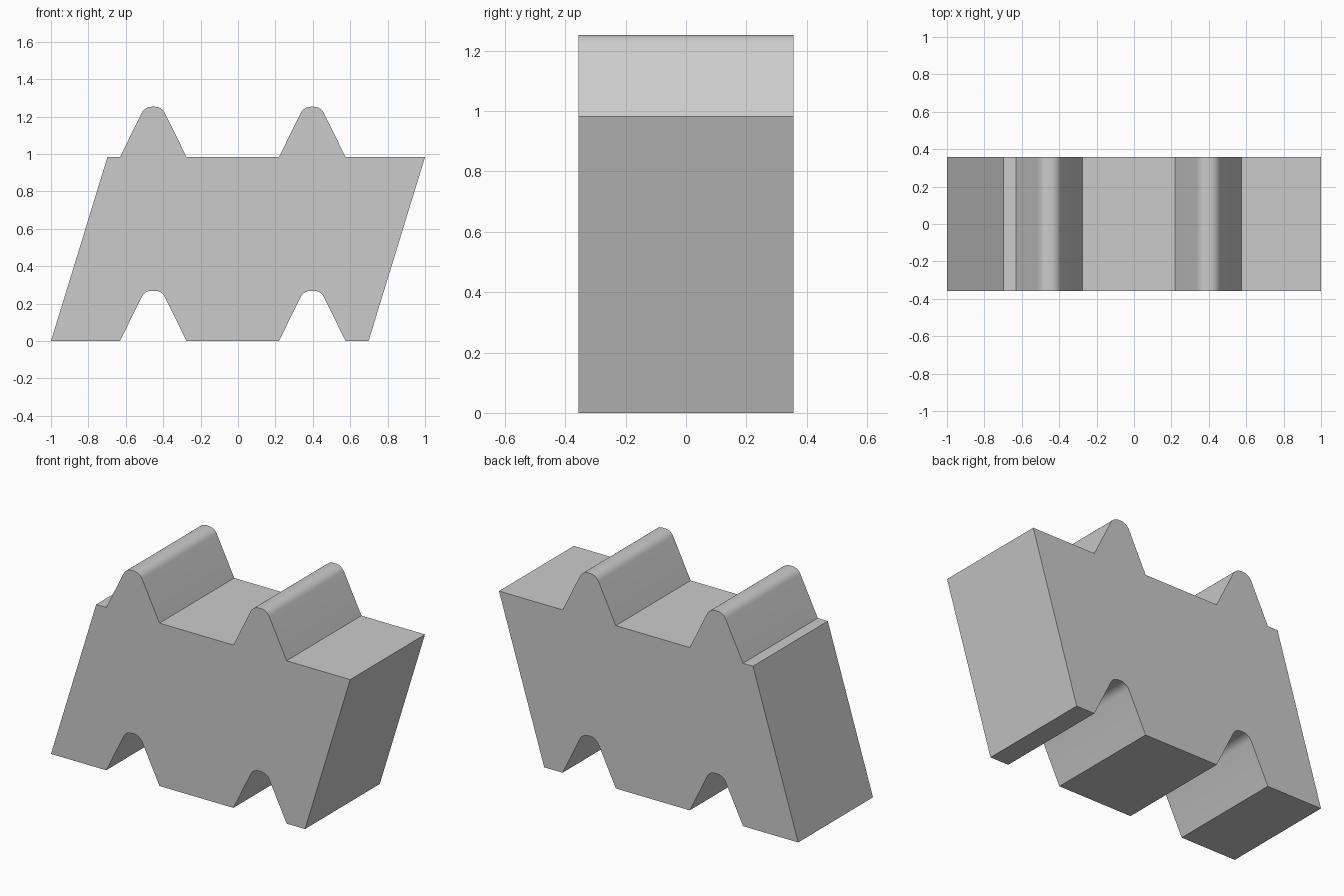
import bpy, bmesh, math

if "Cube" in bpy.data.objects:
    bpy.data.objects.remove(bpy.data.objects["Cube"])

HALF_DEPTH = 0.357
BASE_TOP = 0.984
RIDGE_X = (-0.453, 0.397)
HALF_W, HEIGHT, CORNER = 0.178, 0.269, 0.0455   # foot half width, height, unrounded top half width
TANGENT, STEPS = 0.037, 6                       # rounding length and segments


def ridge(cx, z0):
    """Rounded trapezoid outline, left foot to right foot."""
    slope = math.atan2(HEIGHT, HALF_W - CORNER)
    r = TANGENT / math.tan(slope / 2)
    ax, az = CORNER - TANGENT, HEIGHT - r        # centre of right rounding
    arc = []
    for i in range(STEPS + 1):
        a = slope * i / STEPS
        arc.append((ax + r * math.sin(a), az + r * math.cos(a)))
    right = arc + [(HALF_W, 0)]
    left = [(-x, z) for x, z in reversed(right)]
    return [(cx + x, z0 + z) for x, z in left + right]


# Slanted block outline: grooves below, matching ridges above
bottom = [(-1, 0)] + ridge(RIDGE_X[0], 0) + ridge(RIDGE_X[1], 0) + [(0.698, 0)]
top = [(-0.698, BASE_TOP)] + ridge(RIDGE_X[0], BASE_TOP) + ridge(RIDGE_X[1], BASE_TOP) + [(1, BASE_TOP)]
outline = bottom + top[::-1]

# Extrude the outline through the depth
bm = bmesh.new()
face = bm.faces.new([bm.verts.new((x, -HALF_DEPTH, z)) for x, z in outline])
ext = bmesh.ops.extrude_face_region(bm, geom=[face], use_keep_orig=True)
verts = [g for g in ext["geom"] if isinstance(g, bmesh.types.BMVert)]
bmesh.ops.translate(bm, verts=verts, vec=(0, 2 * HALF_DEPTH, 0))
bmesh.ops.recalc_face_normals(bm, faces=bm.faces)
mesh = bpy.data.meshes.new("interlocking_block")
bm.to_mesh(mesh)
bm.free()

block = bpy.data.objects.new("interlocking_block", mesh)
bpy.context.collection.objects.link(block)
bpy.context.view_layer.objects.active = block
block.select_set(True)
bpy.ops.object.shade_smooth_by_angle(angle=math.radians(30))
